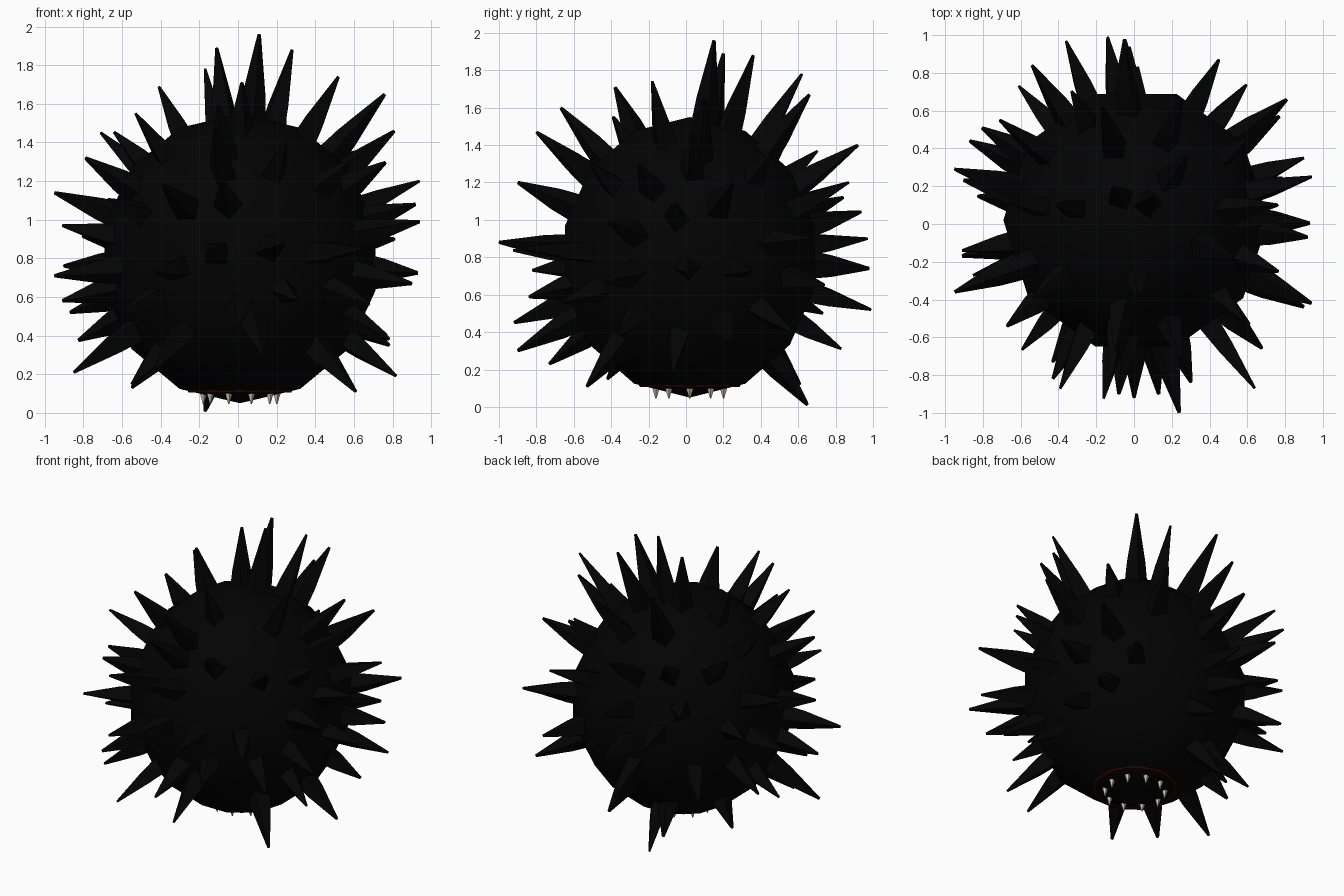
import bpy, bmesh, math, random
from mathutils import Vector, Matrix

if "Cube" in bpy.data.objects:
    bpy.data.objects.remove(bpy.data.objects["Cube"])

random.seed(4)
CX, CY, CZ = 0.01, 0.02, 0.80
CENTRE = Vector((CX, CY, CZ))


def material(name, rgb):
    m = bpy.data.materials.new(name)
    m.diffuse_color = (*rgb, 1)
    m.use_nodes = True
    m.node_tree.nodes["Principled BSDF"].inputs["Base Color"].default_value = m.diffuse_color
    return m


def lathe(bm, profile, n, mat=Matrix(), turn=0.0):
    """Revolve (radius, height) points, closing the ends with a point or cap."""
    rings = []
    for r, z in profile:
        count = 1 if r == 0 else n
        rings.append([bm.verts.new(mat @ Vector((r * math.cos(turn + 2 * math.pi * i / n),
                                                 r * math.sin(turn + 2 * math.pi * i / n), z)))
                      for i in range(count)])
    for a, b in zip(rings, rings[1:]):
        for i in range(n):
            j = (i + 1) % n
            quad = [a[i % len(a)], a[j % len(a)], b[j % len(b)], b[i % len(b)]]
            bm.faces.new(list(dict.fromkeys(quad)))
    for end in (rings[0], rings[-1]):
        if len(end) > 1:
            bm.faces.new(end)


def finish(bm, name, mat, smooth=False):
    bmesh.ops.recalc_face_normals(bm, faces=bm.faces[:])
    me = bpy.data.meshes.new(name)
    for f in bm.faces:
        f.smooth = smooth
    bm.to_mesh(me)
    bm.free()
    me.materials.append(mat)
    ob = bpy.data.objects.new(name, me)
    bpy.context.collection.objects.link(ob)
    return ob


BODY = material("body black", (0.0008, 0.0008, 0.0008))
SPIKE = material("spike black", (0.0011, 0.0011, 0.0011))
RED = material("dark red", (0.04, 0.002, 0.002))
BONE = material("bone", (0.60, 0.54, 0.42))

# Body: ten-sided ball with seven rings
bm = bmesh.new()
lathe(bm, [(0 if k in (0, 7) else 0.72 * math.sin(math.pi * k / 7), -0.75 * math.cos(math.pi * k / 7))
           for k in range(8)], 10, Matrix.Translation(CENTRE))
finish(bm, "body", BODY, True)

# Spikes: tips that shape the outline
tips = [
    (.11, .15, 1.96), (-.11, .20, 1.89), (.28, .36, 1.88), (-.17, .62, 1.78),
    (.52, -.18, 1.74), (.02, -.38, 1.71), (-.41, .10, 1.69), (.76, .10, 1.65),
    (-.10, -.67, 1.60), (-.53, -.39, 1.55), (-.12, -.80, 1.47), (.81, .04, 1.46),
    (-.55, .27, .13), (.94, .25, 1.20), (.92, -.07, 1.08), (.94, -.42, .99),
    (.81, .66, .90), (.90, .35, .73), (.90, -.44, .67), (.77, .57, .40),
    (.82, -.07, .19), (.61, -.53, .11), (.64, -.87, .85), (-.17, .65, .01),
    (-.25, .61, .12), (-.85, -.27, .21), (-.87, .44, .52), (-.91, -.17, .58),
    (-.95, -.36, .71), (-.91, -.14, .97), (-.95, .29, 1.14), (-.79, -.30, 1.32),
    (-.71, .55, 1.45), (-.05, .92, 1.40), (.45, .87, 1.20), (-.54, .84, 1.12),
    (-.36, .97, .90), (-.05, .98, .74), (-.14, .99, .52), (.02, .83, .31),
    (-.43, -.73, .23), (.13, -.90, .30), (0, -.92, .45), (.24, -1.0, .88),
    (-.08, -.90, 1.20), (-.39, -.87, 1.18), (-.43, -.82, .73), (-.61, .73, .50),
    (.25, .66, 1.67), (-.55, -.42, .15),
]
tips = [Vector(t) for t in tips]
# Fill the remaining spaces evenly, leaving the bare gaps seen from above
gaps = [(55, 88), (172, 186), (238, 258), (294, 308)]
dirs = [(t - CENTRE).normalized() for t in tips]
for _ in range(3000):
    z = random.uniform(-0.5, 0.72)
    a = random.uniform(0, 360)
    bare = abs(z) < 0.65 and any(lo < a < hi for lo, hi in gaps)
    r = math.sqrt(1 - z * z)
    d = Vector((math.cos(math.radians(a)) * r, math.sin(math.radians(a)) * r, z))
    if len(tips) < 76 and not bare and all(d.angle(o) > 0.32 for o in dirs):
        dirs.append(d)
        tips.append(CENTRE + d * random.uniform(0.91, 0.99))

bm = bmesh.new()
for tip in tips:
    d = tip - CENTRE
    length = d.length - 0.60
    d.normalize()
    mat = Matrix.Translation(CENTRE + d * 0.60) @ d.to_track_quat('Z', 'Y').to_matrix().to_4x4()
    lathe(bm, [(0.085, 0), (0.06, length * 0.45), (0.009, length)], 4, mat, random.uniform(0, 1.57))
finish(bm, "spikes", SPIKE)

# Mouth rim on the underside
bpy.ops.mesh.primitive_torus_add(major_segments=20, minor_segments=6, major_radius=0.26,
                                 minor_radius=0.013, location=(CX, CY, 0.118))
rim = bpy.context.object
rim.name = "mouth_rim"
rim.data.materials.append(RED)

# Ring of ten teeth pointing down
bm = bmesh.new()
for i in range(10):
    a = math.tau * i / 10
    lathe(bm, [(0.022, 0.105), (0.003, 0.045)], 5,
          Matrix.Translation((CX + 0.19 * math.cos(a), CY + 0.19 * math.sin(a), 0)))
finish(bm, "teeth", BONE)
